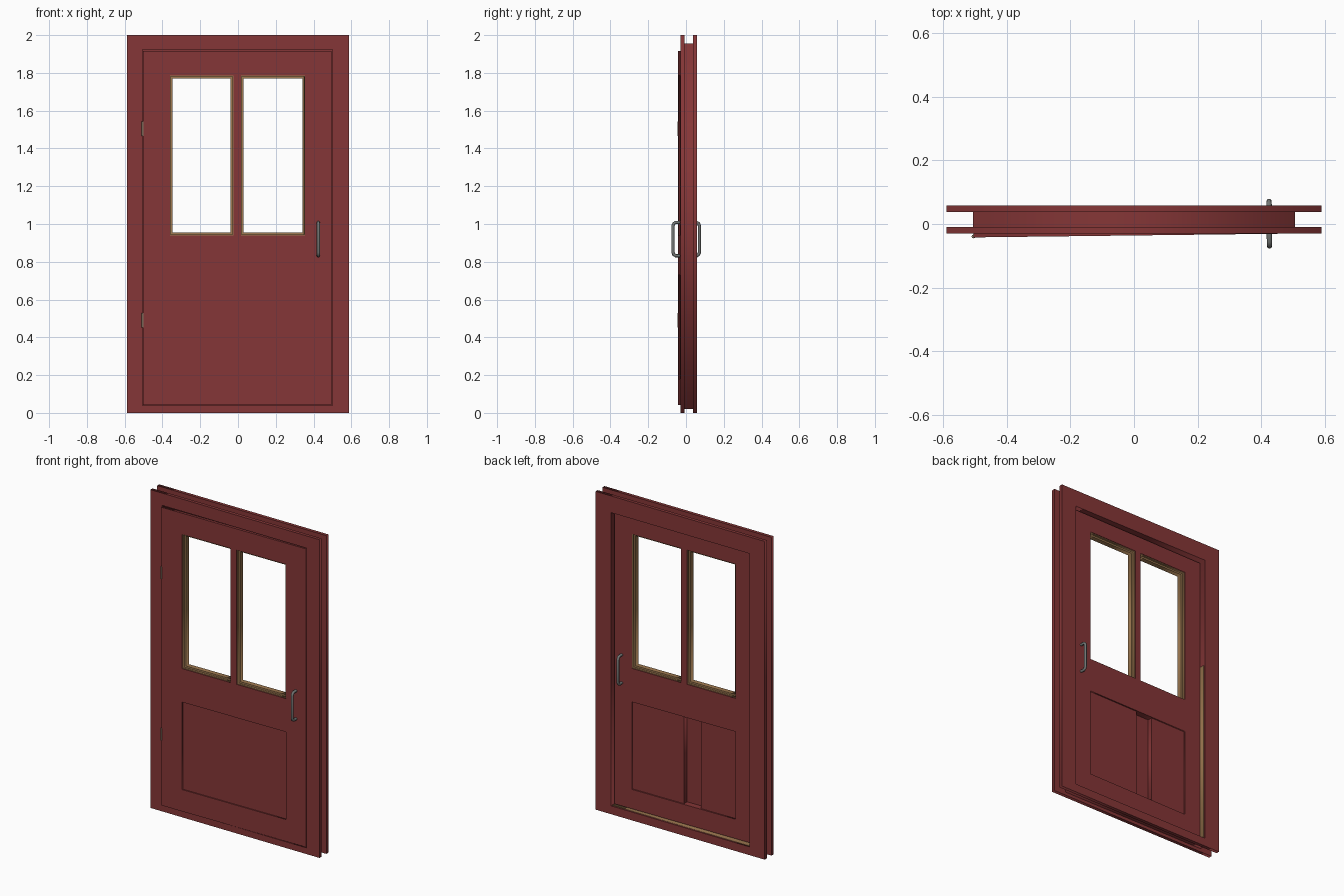
import bpy, bmesh, math
from mathutils import Matrix, Vector

if "Cube" in bpy.data.objects:
    bpy.data.objects.remove(bpy.data.objects["Cube"])


def material(name, rgb):
    m = bpy.data.materials.new(name)
    m.diffuse_color = (*rgb, 1)
    m.use_nodes = True
    m.node_tree.nodes["Principled BSDF"].inputs["Base Color"].default_value = m.diffuse_color
    return m


RED = material("dark red paint", (0.235, 0.037, 0.038))
TAN = material("bare wood", (0.36, 0.20, 0.085))
METAL = material("grey metal", (0.17, 0.18, 0.175))
HINGE = material("hinge brass", (0.30, 0.23, 0.16))

# The leaf stands slightly ajar, turned about its hinge edge
PIVOT = Vector((-0.5, -0.042, 0))
AJAR = (Matrix.Translation(PIVOT) @ Matrix.Rotation(0.012, 4, 'Z')
        @ Matrix.Translation(-PIVOT))


def finish(curve, name, mat, swing):
    """Turn a curve object into a named mesh."""
    bpy.ops.object.select_all(action='DESELECT')
    curve.select_set(True)
    bpy.context.view_layer.objects.active = curve
    bpy.ops.object.convert(target='MESH')
    ob = bpy.context.object
    ob.name = ob.data.name = name
    ob.data.transform((AJAR if swing else Matrix()) @ ob.matrix_basis)
    ob.matrix_basis = Matrix()
    ob.data.materials.clear()
    ob.data.materials.append(mat)
    bm = bmesh.new()
    bm.from_mesh(ob.data)
    bmesh.ops.remove_doubles(bm, verts=bm.verts, dist=1e-5)
    bmesh.ops.recalc_face_normals(bm, faces=bm.faces)
    bm.to_mesh(ob.data)
    bm.free()
    return ob


def plate(name, mat, rect, y0, y1, holes=(), swing=False):
    """Upright board with rectangular holes; rect = (x0, x1, z0, z1)."""
    cu = bpy.data.curves.new(name, 'CURVE')
    cu.dimensions = '2D'
    cu.fill_mode = 'BOTH'
    cu.extrude = (y1 - y0) / 2
    for x0, x1, z0, z1 in (rect, *holes):
        sp = cu.splines.new('POLY')
        sp.points.add(3)
        for p, (x, z) in zip(sp.points, ((x0, z0), (x1, z0), (x1, z1), (x0, z1))):
            p.co = (x, z, 0, 1)
        sp.use_cyclic_u = True
    ob = bpy.data.objects.new(name, cu)
    bpy.context.collection.objects.link(ob)
    ob.matrix_basis = (Matrix.Translation((0, (y0 + y1) / 2, 0))
                       @ Matrix.Rotation(math.pi / 2, 4, 'X'))
    return finish(ob, name, mat, swing)


def tube(name, mat, pts, radius, swing=True):
    cu = bpy.data.curves.new(name, 'CURVE')
    cu.dimensions = '3D'
    cu.bevel_depth = radius
    cu.bevel_resolution = 2
    cu.use_fill_caps = True
    sp = cu.splines.new('POLY')
    sp.points.add(len(pts) - 1)
    for p, co in zip(sp.points, pts):
        p.co = (*co, 1)
    ob = bpy.data.objects.new(name, cu)
    bpy.context.collection.objects.link(ob)
    ob = finish(ob, name, mat, swing)
    bpy.ops.object.shade_smooth_by_angle(angle=math.radians(50))
    return ob


def inset(r, d):
    return (r[0] + d, r[1] - d, r[2] + d, r[3] - d)


# Frame: front and back casings with the jamb between them
OUTER = (-0.588, 0.588, 0.0, 2.0)
BACK_OPENING = (-0.482, 0.482, 0.052, 1.895)
plate("front_casing", RED, OUTER, -0.03, -0.009, [(-0.506, 0.499, 0.039, 1.923)])
plate("back_casing", RED, OUTER, 0.037, 0.058, [BACK_OPENING])
plate("jamb", RED, (-0.505, 0.505, 0.02, 1.955), -0.009, 0.037, [BACK_OPENING])

# Bare wood showing on the sill and the hinge-side jamb
plate("sill_strip", TAN, (-0.48, 0.48, 0.05, 0.0535), -0.008, 0.05)
plate("jamb_strip", TAN, (-0.483, -0.4805, 0.06, 1.2), -0.008, 0.05)

# Door leaf: rebated slab with two windows and a lower panel
F, B = -0.042, 0.022
WINDOWS = [(-0.36, -0.025, 0.94, 1.785), (0.015, 0.355, 0.94, 1.785)]
PANEL = (-0.36, 0.355, 0.18, 0.73)
HOLES = WINDOWS + [PANEL]
plate("door_front_lip", RED, (-0.503, 0.494, 0.043, 1.917), F, -0.025, HOLES, True)
plate("door_core", RED, (-0.474, 0.474, 0.058, 1.888), -0.025, B, HOLES, True)

# Window mouldings: thin lining along the reveal plus a central bead
for side, w in zip(("left", "right"), WINDOWS):
    plate(side + "_window_lining", TAN, w, F + 0.004, B - 0.004, [inset(w, 0.004)], True)
    plate(side + "_window_bead", TAN, inset(w, 0.004), F + 0.017, B - 0.017,
          [inset(w, 0.014)], True)

# Lower panel: full board in front, two boards with a gap behind
plate("lower_panel_front", RED, PANEL, F + 0.007, F + 0.025, (), True)
for side, x0, x1 in (("left", PANEL[0], -0.115), ("right", 0.0, PANEL[1])):
    plate(side + "_panel_back", RED, (x0, x1, PANEL[2], PANEL[3]),
          F + 0.025, B - 0.008, (), True)

# Pull handles on both faces
for side, face, s in (("front", F, -1), ("back", B, 1)):
    x, out, zc, h = 0.425, 0.038, 0.92, 0.088
    profile = [(-0.004, -h), (out - 0.014, -h), (out - 0.004, -h + 0.006), (out, -h + 0.018)]
    profile += [(d, -z) for d, z in reversed(profile)]
    tube(side + "_handle", METAL, [(x, face + s * d, zc + z) for d, z in profile], 0.0085)

# Hinge knuckles
for name, z in (("upper_hinge", 1.505), ("lower_hinge", 0.49)):
    tube(name, HINGE, [(-0.504, -0.039, z - 0.038), (-0.504, -0.039, z + 0.038)], 0.006, False)
